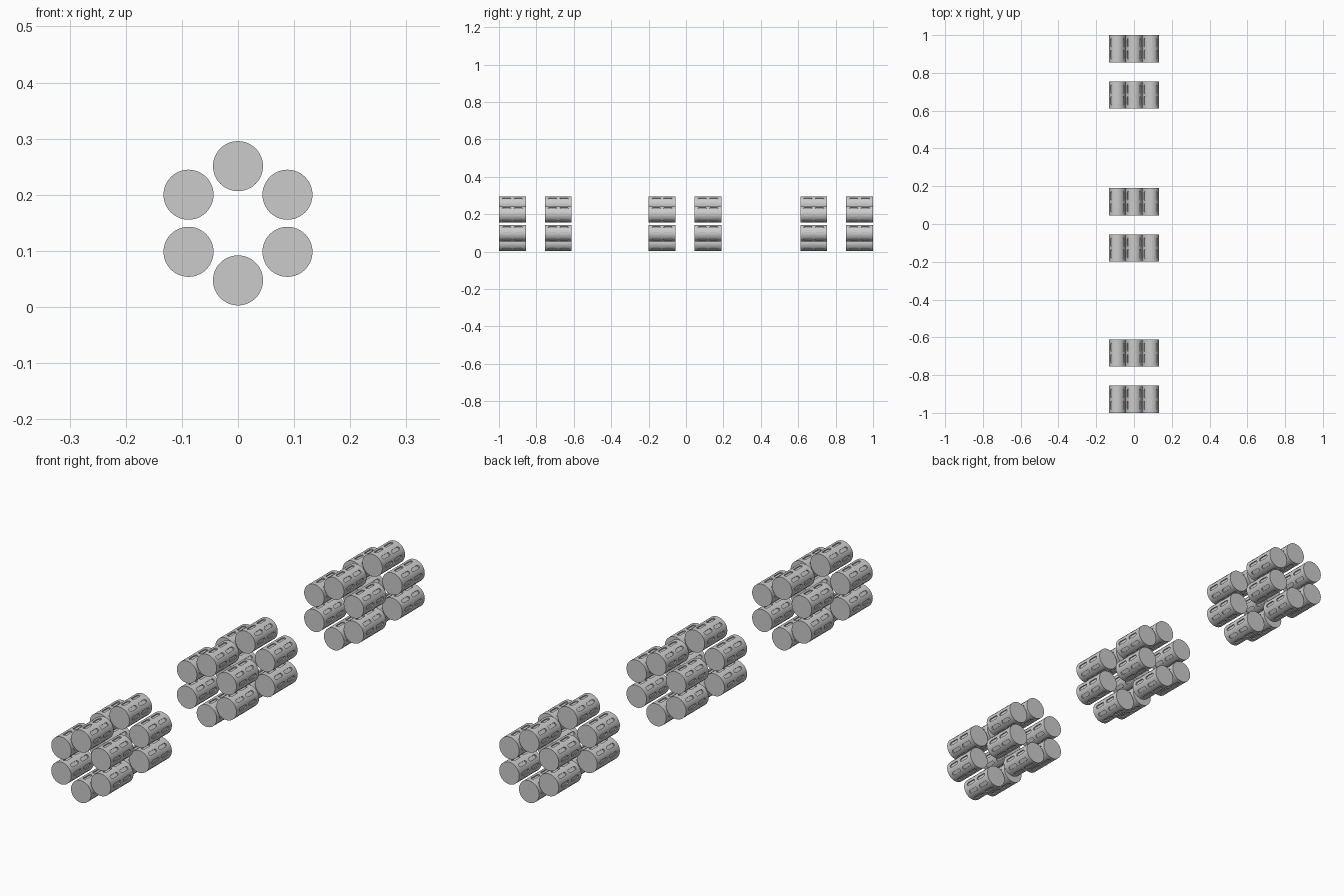
import bpy, bmesh, math
from mathutils import Matrix, Vector

if "Cube" in bpy.data.objects:
    bpy.data.objects.remove(bpy.data.objects["Cube"])

R, LENGTH = 0.0446, 0.144          # canister radius and length
RING_R, RING_Z = 0.1018, 0.1493    # hexagonal ring the canisters sit on
SLOT_W, SLOT_L, SLOT_DEPTH = 0.014, 0.046, 0.005
SLOT_ROWS, SLOT_Y = 8, 0.031


def add_object(name, bm):
    mesh = bpy.data.meshes.new(name)
    bm.to_mesh(mesh)
    bm.free()
    obj = bpy.data.objects.new(name, mesh)
    bpy.context.collection.objects.link(obj)
    return obj


def add_slot(bm, matrix):
    # rounded slot outline in the XY plane, extruded outward along Z
    half = SLOT_L / 2 - SLOT_W / 2
    points = []
    for end in (1, -1):
        for i in range(7):
            a = math.pi * i / 6 + (0 if end > 0 else math.pi)
            points.append(Vector((SLOT_W / 2 * math.cos(a),
                                  end * half + SLOT_W / 2 * math.sin(a), R - SLOT_DEPTH)))
    face = bm.faces.new([bm.verts.new(matrix @ p) for p in points])
    out = bmesh.ops.extrude_face_region(bm, geom=[face])["geom"]
    verts = [g for g in out if isinstance(g, bmesh.types.BMVert)]
    bmesh.ops.translate(bm, verts=verts, vec=matrix.to_3x3() @ Vector((0, 0, 0.012)))


# plain canister body lying along Y
bm = bmesh.new()
bmesh.ops.create_cone(bm, cap_ends=True, segments=48, radius1=R, radius2=R, depth=LENGTH,
                      matrix=Matrix.Rotation(math.pi / 2, 4, 'X'))
body = add_object("canister", bm)

# all slot cutters in one helper
bm = bmesh.new()
for k in range(SLOT_ROWS):
    spin = Matrix.Rotation(2 * math.pi * k / SLOT_ROWS, 4, 'Y')
    for side in (-1, 1):
        add_slot(bm, spin @ Matrix.Translation((0, side * SLOT_Y, 0)))
bmesh.ops.recalc_face_normals(bm, faces=bm.faces)
cutter = add_object("slot_cutter", bm)
cutter.hide_render = True

# cut the recessed slots and keep the result as a shared mesh
mod = body.modifiers.new("slots", 'BOOLEAN')
mod.operation, mod.solver, mod.object = 'DIFFERENCE', 'EXACT', cutter
bpy.context.view_layer.update()
canister_mesh = bpy.data.meshes.new_from_object(
    body.evaluated_get(bpy.context.evaluated_depsgraph_get()))
canister_mesh.name = "slotted_canister"
bpy.data.objects.remove(body)
bpy.data.objects.remove(cutter)

# three groups of two rings, six canisters per ring
for g, group_y in enumerate((-0.8055, -0.005, 0.8055)):
    for r, offset in enumerate((-0.1225, 0.1225)):
        for i in range(6):
            a = math.pi / 2 + i * math.pi / 3
            obj = bpy.data.objects.new(f"canister_group{g + 1}_ring{r + 1}_{i + 1}", canister_mesh)
            obj.location = (RING_R * math.cos(a), group_y + offset,
                            RING_Z + RING_R * math.sin(a))
            bpy.context.collection.objects.link(obj)

# smooth barrels, crisp ends and slot rims
first = bpy.data.objects["canister_group1_ring1_1"]
bpy.context.view_layer.objects.active = first
first.select_set(True)
bpy.ops.object.shade_smooth_by_angle(angle=math.radians(30))
